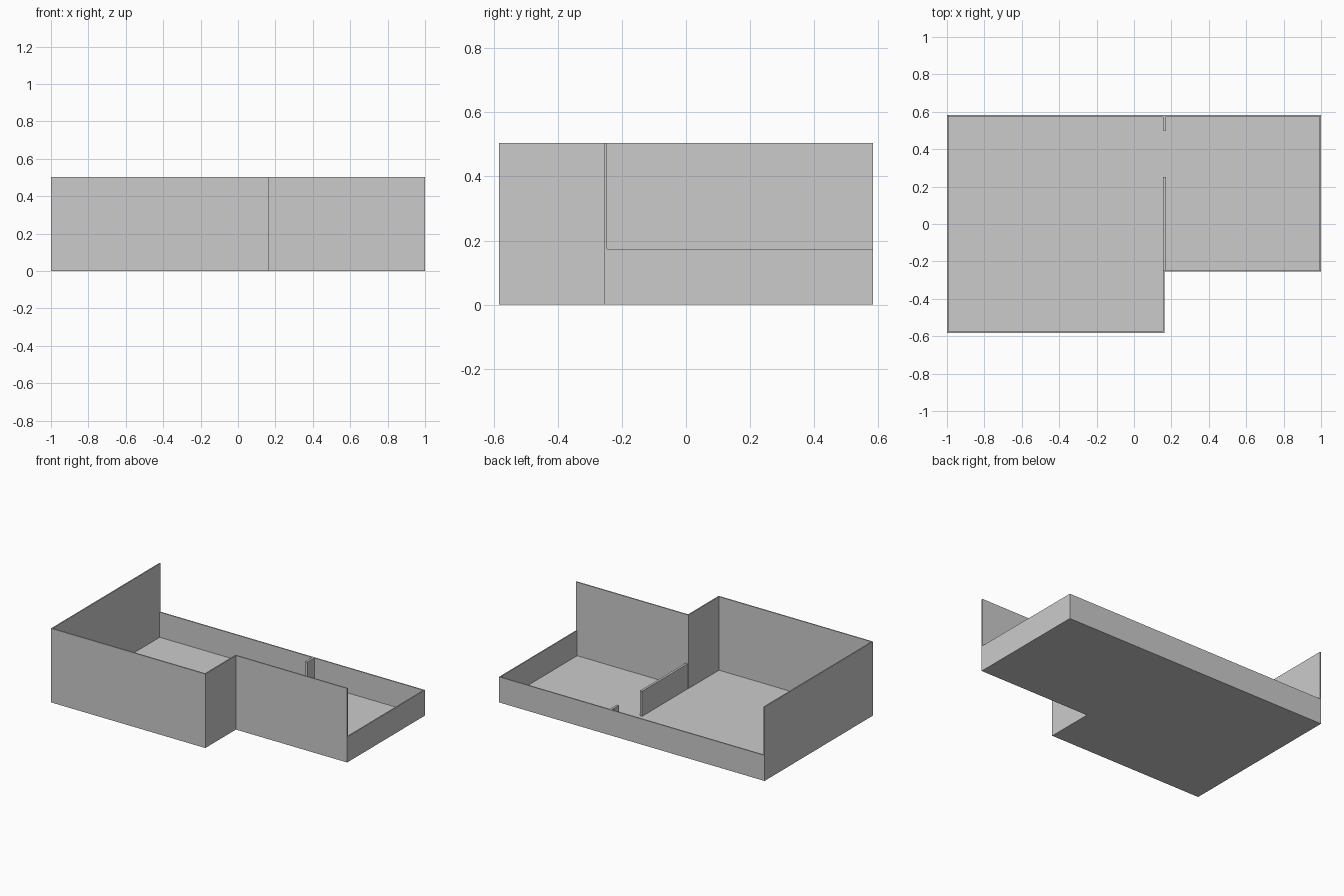
import bpy, bmesh

if "Cube" in bpy.data.objects:
    bpy.data.objects.remove(bpy.data.objects["Cube"])

T = 0.008                 # outer wall thickness
X, Y = 1.0, 0.583         # half extents
XI, YI = 0.162, -0.254    # inner corner of the L-shaped plan
HIGH, LOW = 0.504, 0.174  # wall heights


def prism(name, outline, z0, z1):
    """Extrude a plan outline vertically."""
    bm = bmesh.new()
    face = bm.faces.new([bm.verts.new((x, y, z0)) for x, y in outline])
    ext = bmesh.ops.extrude_face_region(bm, geom=[face])
    verts = [v for v in ext["geom"] if isinstance(v, bmesh.types.BMVert)]
    bmesh.ops.translate(bm, verts=verts, vec=(0, 0, z1 - z0))
    bmesh.ops.recalc_face_normals(bm, faces=bm.faces)
    mesh = bpy.data.meshes.new(name)
    bm.to_mesh(mesh)
    bm.free()
    bpy.context.collection.objects.link(bpy.data.objects.new(name, mesh))


def wall(name, x0, x1, y0, y1, height):
    prism(name, [(x0, y0), (x1, y0), (x1, y1), (x0, y1)], 0, height)


# L-shaped floor slab
prism("floor", [(-X, -Y), (XI, -Y), (XI, YI), (X, YI), (X, Y), (-X, Y)], 0, 0.003)

# Tall outer walls as one folded strip
prism("tall_walls", [
    (-X, Y), (-X, -Y), (XI, -Y), (XI, YI), (X, YI), (X, YI + T),
    (XI - T, YI + T), (XI - T, -Y + T), (-X + T, -Y + T), (-X + T, Y)], 0, HIGH)

# Low outer walls
prism("low_walls", [
    (X, YI + T), (X, Y), (-X + T, Y), (-X + T, Y - T),
    (X - T, Y - T), (X - T, YI + T)], 0, LOW)

# Inner partition with a doorway gap
wall("partition", 0.156, 0.172, YI + T, 0.25, LOW)
wall("partition_stub", 0.156, 0.172, 0.50, Y - T, LOW)
